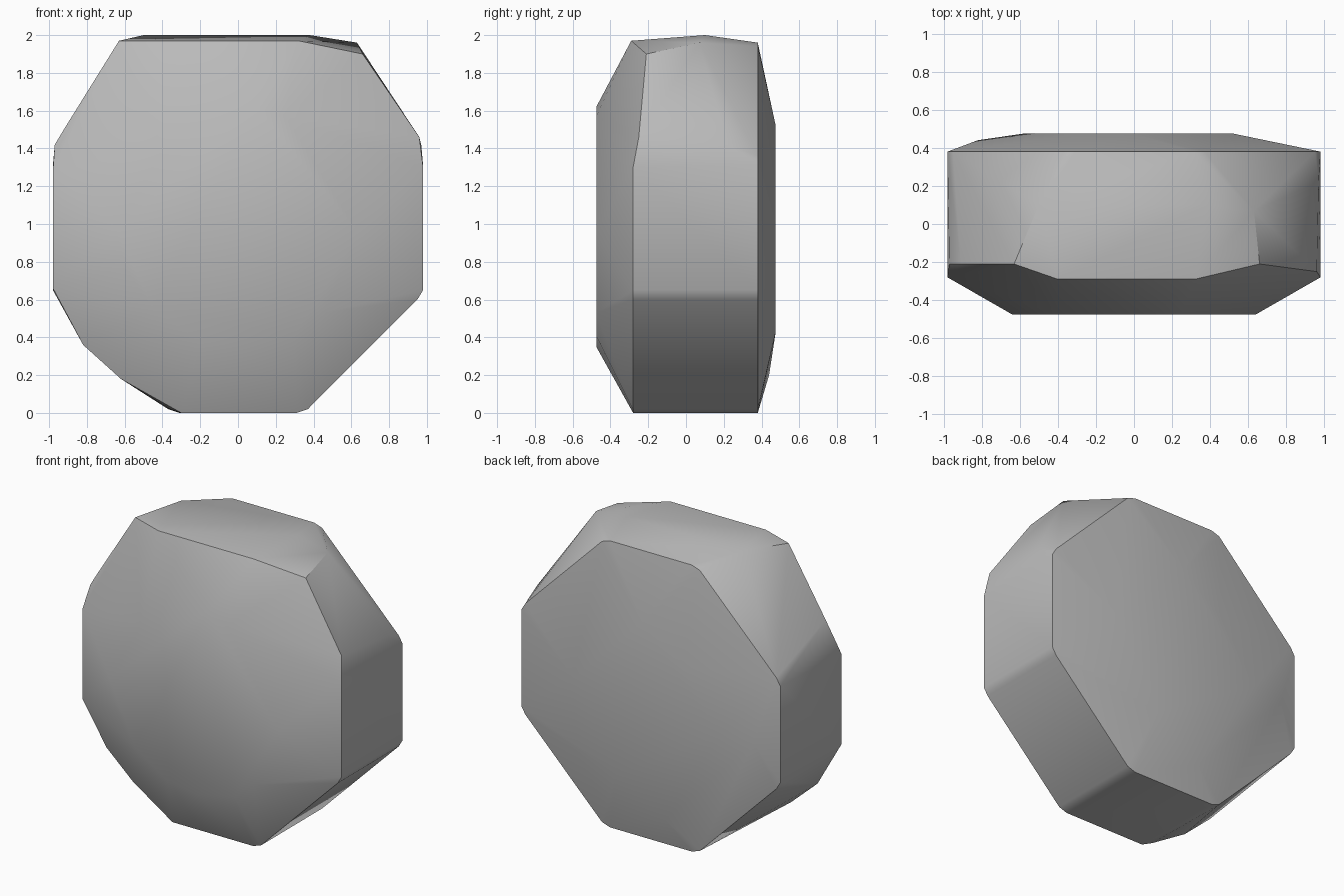
import bpy
import bmesh
from math import radians

default_cube = bpy.data.objects.get("Cube")
if default_cube:
    bpy.data.objects.remove(default_cube, do_unlink=True)

HALF = 0.98        # half width of the boulder's chamfered rim
FRONT_RIM = -0.28
BACK_RIM = 0.38
FRONT_FACE = -0.475
BACK_FACE = 0.475


def make_material(name, colour):
    material = bpy.data.materials.new(name)
    material.use_nodes = True
    material.diffuse_color = colour
    shader = material.node_tree.nodes["Principled BSDF"]
    shader.inputs["Base Color"].default_value = colour
    shader.inputs["Roughness"].default_value = 0.9
    return material


def rim_corner(depth, side, vertical):
    """One softened corner of the chamfered rim, chosen by its two signs."""
    quarter = [(HALF, 0.33), (0.95, 0.38), (0.37, 0.96), (0.31, HALF)]
    return [(side * x, depth, HALF + vertical * z) for x, z in quarter]


def plate(depth, outline):
    """Places an outline of x, z pairs at one depth."""
    return [(x, depth, z) for x, z in outline]


def hull_object(name, points, material):
    """Wraps the points in a tight skin and shades it smoothly."""
    bm = bmesh.new()
    for point in points:
        bm.verts.new(point)
    result = bmesh.ops.convex_hull(bm, input=bm.verts[:])
    unused = set(result["geom_interior"]) | set(result["geom_unused"])
    loose = [item for item in unused if isinstance(item, bmesh.types.BMVert)]
    bmesh.ops.delete(bm, geom=loose, context="VERTS")
    bmesh.ops.dissolve_limit(bm, angle_limit=radians(1),
                             verts=bm.verts[:], edges=bm.edges[:])
    bmesh.ops.recalc_face_normals(bm, faces=bm.faces[:])
    mesh = bpy.data.meshes.new(name)
    bm.to_mesh(mesh)
    bm.free()
    mesh.materials.append(material)
    obj = bpy.data.objects.new(name, mesh)
    bpy.context.collection.objects.link(obj)
    bpy.ops.object.select_all(action="DESELECT")
    obj.select_set(True)
    bpy.context.view_layer.objects.active = obj
    bpy.ops.object.shade_smooth_by_angle(angle=radians(32))
    return obj


# Back rim: a full octagon with softened corners
points = []
for side in (-1, 1):
    for vertical in (-1, 1):
        points += rim_corner(BACK_RIM, side, vertical)

# Front rim: straight lower right chamfer, rounder lower left shoulder
points += rim_corner(FRONT_RIM, 1, -1)
points += plate(FRONT_RIM, [(-HALF, 0.66), (-HALF, 1.28), (HALF, 1.3), (-0.3, 0)])
points += plate(-0.25, [(-0.82, 0.36), (-0.62, 0.18), (-0.36, 0.02)])

# Upper shoulders: broad left slope and a cut right corner
points += plate(-0.21, [(-0.63, 1.97), (-0.91, 1.52), (-0.97, 1.42), (0.66, 1.9)])
points += [(0.96, -0.25, 1.46), (0.63, 0.07, 1.96), (0.97, 0.22, 1.42)]

# Crown: nearly flat with a slight ridge
points += plate(-0.29, [(-0.4, 1.97), (0.32, 1.97)])
points += plate(0.1, [(-0.5, 2), (0.38, 2)])

# Front face: irregular worn disc
points += plate(FRONT_FACE, [
    (-0.64, 0.97), (-0.6, 0.77), (-0.45, 0.55), (-0.2, 0.38), (0.03, 0.35),
    (0.3, 0.41), (0.45, 0.53), (0.64, 0.95), (0.25, 1.57), (0.1, 1.62),
    (-0.4, 1.4)])

# Back face: shallow bulge
points += plate(BACK_FACE, [
    (0.52, 1), (0, 1.52), (-0.3, 1.3), (-0.58, 0.9), (0.2, 0.43)])
points += plate(0.44, [(-0.82, 0.9), (-0.15, 0.2)])

stone = make_material("stone grey", (0.5, 0.5, 0.5, 1))
hull_object("boulder", points, stone)
